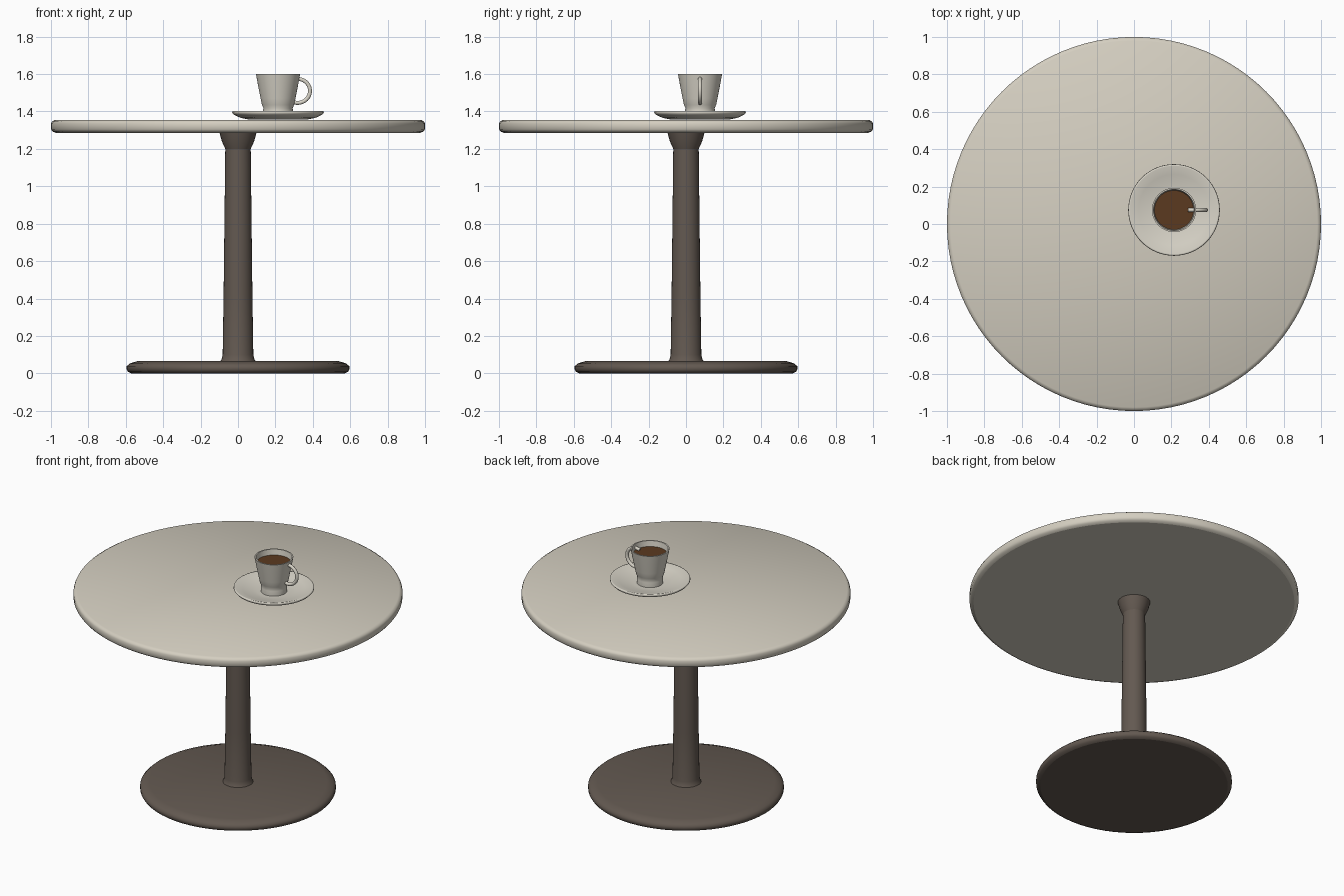
import bpy, bmesh, math

cube = bpy.data.objects.get("Cube")
if cube:
    bpy.data.objects.remove(cube)


def material(name, rgb):
    m = bpy.data.materials.new(name)
    m.use_nodes = True
    m.diffuse_color = (*rgb, 1)
    m.node_tree.nodes["Principled BSDF"].inputs["Base Color"].default_value = (*rgb, 1)
    return m


cream = material("warm cream", (0.66, 0.62, 0.53))
white = material("cup white", (0.68, 0.65, 0.57))
brown = material("dark brown", (0.125, 0.10, 0.082))
coffee_brown = material("coffee", (0.105, 0.042, 0.014))


def lathe(name, profile, mat, centre=(0, 0), sides=64):
    """Spin (radius, height) points about z; a repeated point makes a crease."""
    bm = bmesh.new()
    rings = []
    for r, z in profile:
        count = sides if r > 0 else 1
        ring = [bm.verts.new((r * math.cos(math.tau * k / sides),
                              r * math.sin(math.tau * k / sides), z)) for k in range(count)]
        rings.append(ring)
    for i in range(len(rings) - 1):
        if profile[i] == profile[i + 1]:
            continue
        a, b = rings[i], rings[i + 1]
        for k in range(sides):
            n = (k + 1) % sides
            if len(a) == 1:
                face = (a[0], b[n], b[k])
            elif len(b) == 1:
                face = (a[k], a[n], b[0])
            else:
                face = (a[k], a[n], b[n], b[k])
            bm.faces.new(face).smooth = True
    mesh = bpy.data.meshes.new(name)
    bm.to_mesh(mesh)
    bm.free()
    mesh.materials.append(mat)
    obj = bpy.data.objects.new(name, mesh)
    obj.location = (*centre, 0)
    bpy.context.collection.objects.link(obj)
    return obj


# Table: foot disc, tapered column with flared ends, round top
lathe("base", [(0, 0), (0.57, 0), (0.57, 0), (0.588, 0.008), (0.595, 0.02), (0.595, 0.038),
               (0.58, 0.052), (0.54, 0.065), (0, 0.067)], brown)
lathe("column", [(0.097, 0.06), (0.088, 0.075), (0.082, 0.1), (0.077, 0.42), (0.072, 0.85),
                 (0.068, 1.2), (0.068, 1.2), (0.086, 1.24), (0.1, 1.29)], brown, sides=32)
lathe("tabletop", [(0, 1.286), (0.975, 1.286), (0.975, 1.286), (0.992, 1.293), (1, 1.305),
                   (1, 1.335), (0.995, 1.346), (0.98, 1.355), (0, 1.355)], cream, sides=96)

# Saucer and cup share one axis
spot = (0.214, 0.075)
lathe("saucer", [(0, 1.356), (0.15, 1.356), (0.15, 1.356), (0.2, 1.366), (0.235, 1.382),
                 (0.245, 1.393), (0.243, 1.402), (0.235, 1.402), (0.19, 1.389),
                 (0.13, 1.377), (0.1, 1.373), (0, 1.373)], white, spot)
lathe("cup", [(0, 1.373), (0.08, 1.373), (0.08, 1.373), (0.08, 1.405), (0.078, 1.418),
              (0.086, 1.435), (0.093, 1.47), (0.107, 1.54), (0.118, 1.6), (0.118, 1.6),
              (0.11, 1.6), (0.11, 1.6), (0.103, 1.55), (0.085, 1.45), (0, 1.43)], white, spot, 48)
lathe("coffee", [(0.105, 1.563), (0, 1.563)], coffee_brown, spot, 48)

# Ring handle on the cup's left side
curve = bpy.data.curves.new("cup_handle", "CURVE")
curve.dimensions = "3D"
curve.bevel_depth = 0.011
curve.bevel_resolution = 3
curve.use_fill_caps = True
arc = [math.radians(a) for a in range(-115, 116, 10)]
path = curve.splines.new("POLY")
path.points.add(len(arc) - 1)
for point, a in zip(path.points, arc):
    point.co = (0.105 + 0.066 * math.cos(a), 0, 1.51 + 0.064 * math.sin(a), 1)
path.use_smooth = True
curve.materials.append(white)
handle = bpy.data.objects.new("cup_handle", curve)
handle.location = (*spot, 0)
bpy.context.collection.objects.link(handle)
bpy.context.view_layer.objects.active = handle
handle.select_set(True)
bpy.ops.object.convert(target="MESH")
